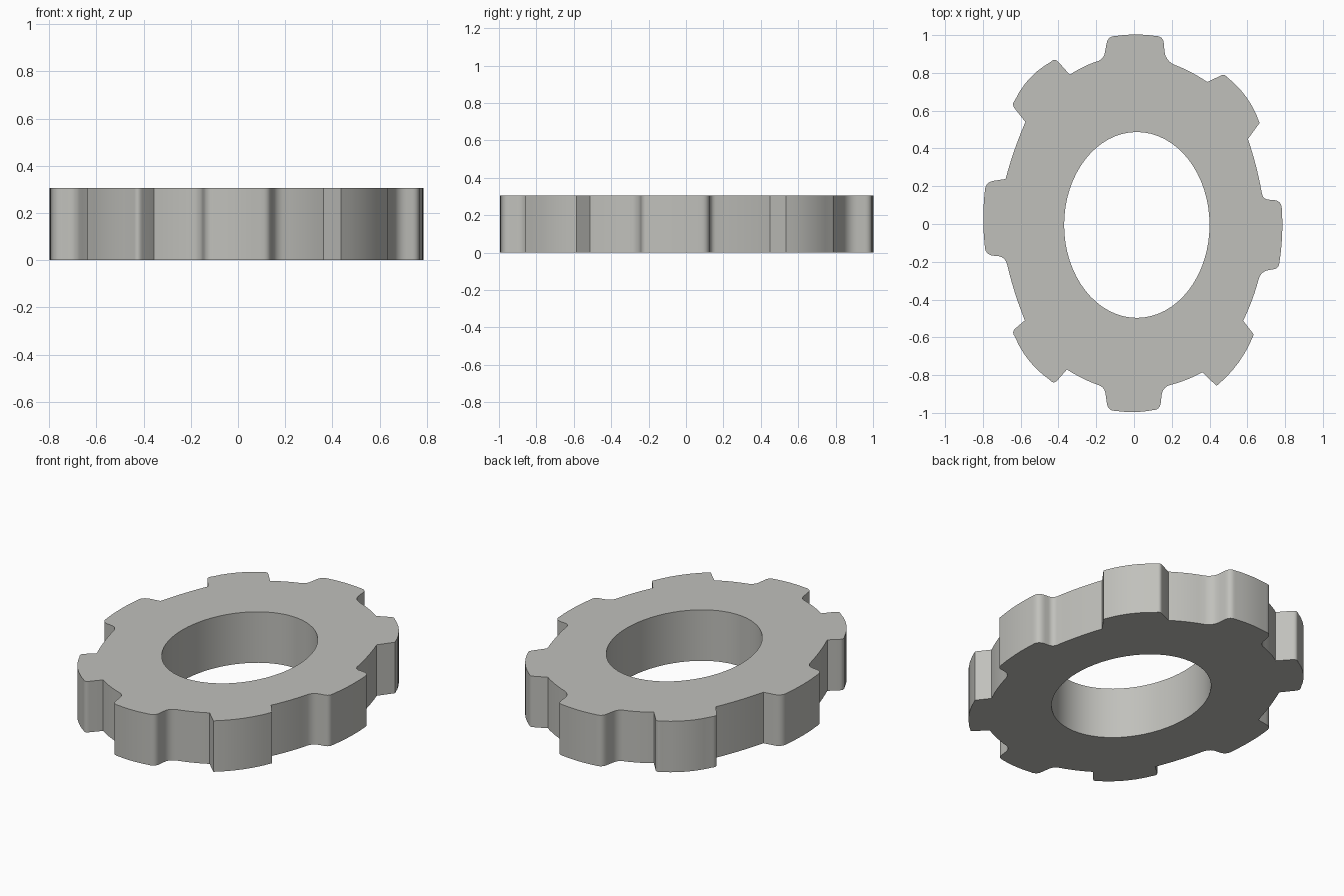
import bpy, bmesh, math
from mathutils import Vector

if "Cube" in bpy.data.objects:
    bpy.data.objects.remove(bpy.data.objects["Cube"])

HEIGHT = 0.305

# Each tooth, counterclockwise: root, tip, tip, root as (x, y, corner radius)
TEETH = [
    [(0.675, -0.25, .04), (0.768, -0.235, .03), (0.785, 0.125, .05), (0.685, 0.13, .03)],
    [(0.603, 0.45, 0), (0.665, 0.535, 0), (0.48, 0.795, .02), (0.388, 0.752, 0)],
    [(0.165, 0.868, .05), (0.155, 0.995, .04), (-0.138, 0.995, .04), (-0.16, 0.877, .03)],
    [(-0.34, 0.79, 0), (-0.42, 0.88, .03), (-0.65, 0.635, .03), (-0.575, 0.54, 0)],
    [(-0.68, 0.238, 0), (-0.79, 0.222, .05), (-0.79, -0.165, .05), (-0.685, -0.172, .04)],
    [(-0.578, -0.51, 0), (-0.65, -0.572, .03), (-0.425, -0.85, .03), (-0.355, -0.77, 0)],
    [(-0.155, -0.868, .03), (-0.138, -0.99, .04), (0.138, -0.985, .04), (0.15, -0.868, .04)],
    [(0.362, -0.785, 0), (0.437, -0.857, 0), (0.634, -0.585, 0), (0.578, -0.512, 0)],
]
# Outward bulge of the tip of upright teeth, diagonal teeth, and the rim between
TIP_BULGE = (0.008, 0.022)
RIM_BULGE = 0.006


def fillet(prev, corner, nxt, r, steps=6):
    """Rounded corner as a quadratic arc."""
    if r == 0:
        return [corner]
    a = corner + (prev - corner).normalized() * r
    b = corner + (nxt - corner).normalized() * r
    return [a * (1 - t) ** 2 + corner * 2 * t * (1 - t) + b * t * t
            for t in (i / steps for i in range(steps + 1))]


def bulged(a, b, h, steps=6):
    """Inner points of a shallow arc from a to b."""
    d = b - a
    out = Vector((d.y, -d.x)).normalized()
    return [a.lerp(b, i / steps) + out * 4 * h * (i / steps) * (1 - i / steps)
            for i in range(1, steps)]


def gear_outline():
    flat = [c for tooth in TEETH for c in tooth]
    pts = [Vector(c[:2]) for c in flat]
    n = len(pts)
    corners = [fillet(pts[i - 1], pts[i], pts[(i + 1) % n], flat[i][2]) for i in range(n)]
    line = []
    for i in range(n):
        line += corners[i]
        a, b = corners[i][-1], corners[(i + 1) % n][0]
        if i % 4 == 1:      # tooth tip
            line += bulged(a, b, TIP_BULGE[(i // 4) % 2])
        elif i % 4 == 3:    # rim between teeth
            line += bulged(a, b, RIM_BULGE)
    return line


# Oval centre hole
hole = [Vector((0.015 + 0.385 * math.cos(k * math.tau / 64),
                -0.005 + 0.492 * math.sin(k * math.tau / 64))) for k in range(64)]

# Fill the flat ring, then extrude it to full thickness
bm = bmesh.new()
edges = []
for loop in (gear_outline(), hole):
    vs = [bm.verts.new((p.x, p.y, 0)) for p in loop]
    edges += [bm.edges.new((vs[i - 1], vs[i])) for i in range(len(vs))]
bmesh.ops.triangle_fill(bm, use_beauty=True, edges=edges, normal=(0, 0, 1))
res = bmesh.ops.extrude_face_region(bm, geom=bm.faces[:], use_keep_orig=True)
top = [g for g in res["geom"] if isinstance(g, bmesh.types.BMVert)]
bmesh.ops.translate(bm, verts=top, vec=(0, 0, HEIGHT))
bmesh.ops.recalc_face_normals(bm, faces=bm.faces[:])

mesh = bpy.data.meshes.new("gear_ring")
bm.to_mesh(mesh)
bm.free()
gear = bpy.data.objects.new("gear_ring", mesh)
bpy.context.collection.objects.link(gear)

# Warm grey metal
mat = bpy.data.materials.new("warm_grey")
mat.diffuse_color = (0.53, 0.53, 0.50, 1)
mat.use_nodes = True
mat.node_tree.nodes["Principled BSDF"].inputs["Base Color"].default_value = mat.diffuse_color
mesh.materials.append(mat)

bpy.context.view_layer.objects.active = gear
gear.select_set(True)
bpy.ops.object.shade_smooth_by_angle(angle=math.radians(30))
